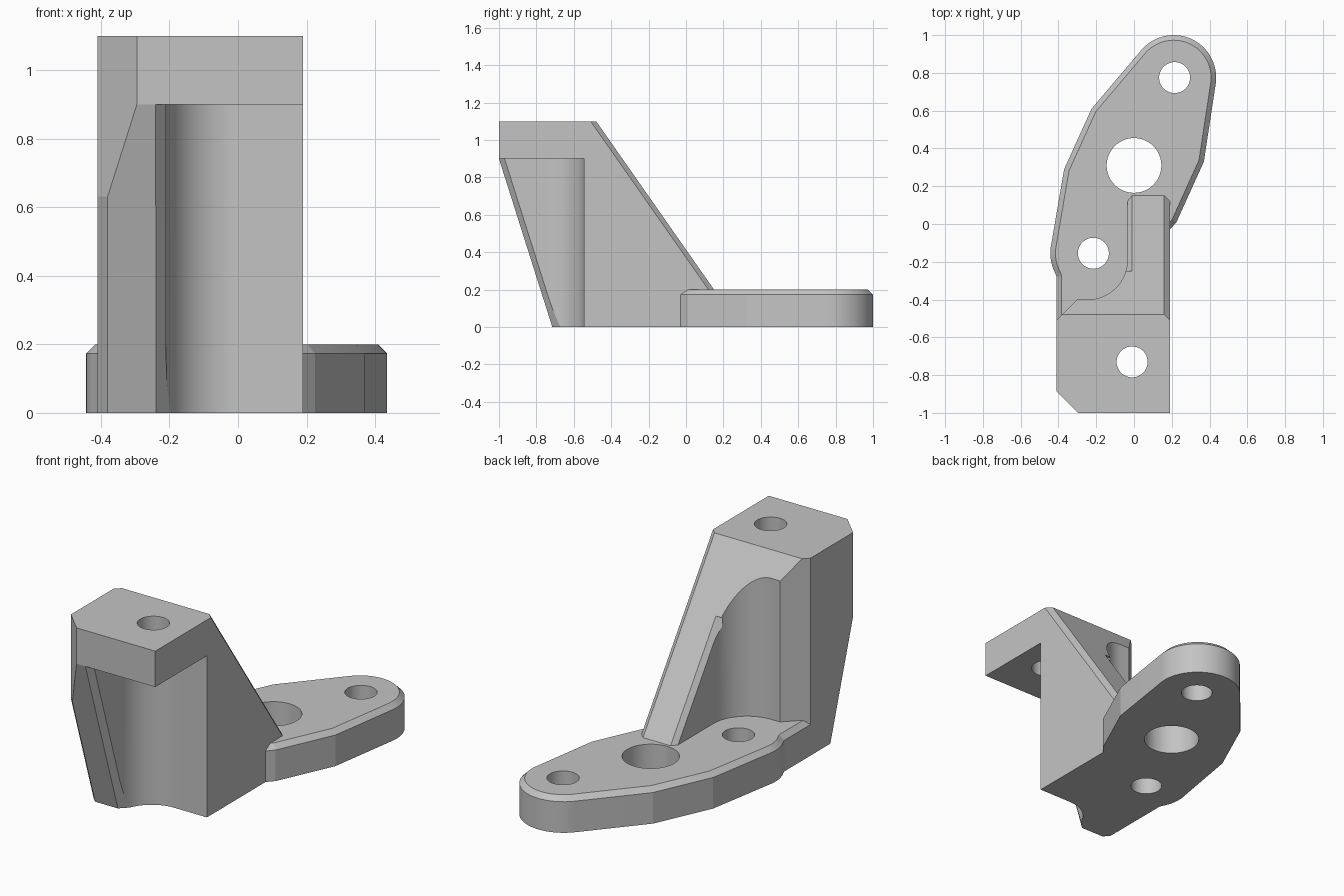
import bpy, bmesh, math
from mathutils import Vector

if "Cube" in bpy.data.objects:
    bpy.data.objects.remove(bpy.data.objects["Cube"])

grey = bpy.data.materials.new("plain grey")
grey.diffuse_color = (0.55, 0.55, 0.55, 1)
grey.use_nodes = True
grey.node_tree.nodes["Principled BSDF"].inputs["Base Color"].default_value = grey.diffuse_color


def arc(cx, cy, r, a0, a1, n=24):
    return [(cx + r * math.cos(math.radians(a0 + (a1 - a0) * i / n)),
             cy + r * math.sin(math.radians(a0 + (a1 - a0) * i / n))) for i in range(n + 1)]


def prism(name, pts, vec, chamfer=0.0):
    """Sweep a flat 3D polygon along a vector, optionally chamfering the far rim."""
    bm = bmesh.new()
    face = bm.faces.new([bm.verts.new(p) for p in pts])
    res = bmesh.ops.extrude_face_region(bm, geom=[face], use_keep_orig=True)
    new = [v for v in res["geom"] if isinstance(v, bmesh.types.BMVert)]
    bmesh.ops.translate(bm, verts=new, vec=Vector(vec))
    bmesh.ops.recalc_face_normals(bm, faces=bm.faces[:])
    if chamfer:
        far = set(new)
        rim = [e for e in bm.edges if e.verts[0] in far and e.verts[1] in far]
        bmesh.ops.bevel(bm, geom=rim, offset=chamfer, offset_type='OFFSET',
                        segments=1, affect='EDGES', clamp_overlap=False)
    me = bpy.data.meshes.new(name)
    bm.to_mesh(me)
    bm.free()
    me.materials.append(grey)
    ob = bpy.data.objects.new(name, me)
    bpy.context.scene.collection.objects.link(ob)
    return ob


def plan(name, pts, z0, z1, chamfer=0.0):
    return prism(name, [(x, y, z0) for x, y in pts], (0, 0, z1 - z0), chamfer)


def side(name, pts):
    return prism(name, [(-0.7, y, z) for y, z in pts], (1.4, 0, 0))


def combine(target, other, op):
    other.hide_render = True
    m = target.modifiers.new("bool", 'BOOLEAN')
    m.operation, m.object, m.solver = op, other, 'EXACT'
    bpy.context.view_layer.objects.active = target
    bpy.ops.object.modifier_apply(modifier=m.name)
    bpy.data.objects.remove(other, do_unlink=True)


# Upright: plan outline with rear rib, fillet and chamfered left corners
outline = [(0.19, -1), (0.19, 0.155), (-0.035, 0.155)]
outline += arc(-0.245, -0.19, 0.21, 0, -90)
outline += [(-0.30, -0.40), (-0.41, -0.51), (-0.41, -0.885), (-0.295, -1)]
bracket = plan("bracket", outline, 0, 1.1)

# Sloped back, front pocket under the top pad, sloped front of the wing
combine(bracket, side("back_slope_cutter",
        [(-0.55, 1.2), (0.15, 0.2), (0.3, 0.2), (0.3, 1.2)]), 'DIFFERENCE')
pocket = [(-0.21, -1.1)] + arc(-0.01, -0.745, 0.2, 180, 90) + [(0.3, -0.545), (0.3, -1.1)]
combine(bracket, plan("pocket_cutter", pocket, -0.1, 0.9), 'DIFFERENCE')
combine(bracket, side("wing_slope_cutter",
        [(-1, 0.9), (-0.699, -0.05), (-1.1, -0.05), (-1.1, 0.9)]), 'DIFFERENCE')

# Small chamfers along the sloped edges: triangle, start height, sweep height, slope
s, f = 0.15, -0.715
chamfers = [
    ([(0.14, s + 0.02), (0.21, s - 0.05), (0.21, s + 0.02)], 0.2, 1.0, -0.7),
    ([(0.007, s + 0.02), (-0.045, s - 0.042), (-0.045, s + 0.02)], 0.2, 0.57, -0.7),
    ([(-0.36, f - 0.02), (-0.43, f + 0.05), (-0.43, f - 0.02)], 0.0, 0.9, -0.3167),
    ([(-0.26, f - 0.02), (-0.19, f + 0.05), (-0.19, f - 0.02)], 0.0, 0.9, -0.3167),
]
for tri, z0, h, k in chamfers:
    cutter = prism("chamfer_cutter", [(x, y, z0) for x, y in tri], (0, k * h, h))
    combine(bracket, cutter, 'DIFFERENCE')

# Base flange with chamfered top rim, running into the upright
flange = [(0.37, 0.33)] + arc(0.21, 0.775, 0.225, -8, 139, 36)
flange += [(-0.225, 0.61), (-0.37, 0.29)] + arc(-0.215, -0.155, 0.228, 172, 208, 10)
flange += [(-0.41, -0.28), (-0.41, -0.52), (0.10, -0.52), (0.10, -0.13), (0.225, 0.01)]
combine(bracket, plan("flange", flange, 0, 0.2, 0.027), 'UNION')

# Bolt holes and the large bore
for x, y, r, z0, z1 in [(0.215, 0.775, 0.082, -0.1, 0.3), (-0.215, -0.155, 0.082, -0.1, 0.3),
                        (0, 0.31, 0.145, -0.1, 0.3), (-0.01, -0.73, 0.082, 0.8, 1.2)]:
    combine(bracket, plan("hole_cutter", arc(x, y, r, 0, 360, 48)[:-1], z0, z1), 'DIFFERENCE')

# Smooth curved walls, keep creases sharp
bpy.ops.object.select_all(action='DESELECT')
bracket.select_set(True)
bpy.context.view_layer.objects.active = bracket
bpy.ops.object.shade_smooth_by_angle(angle=math.radians(12))
